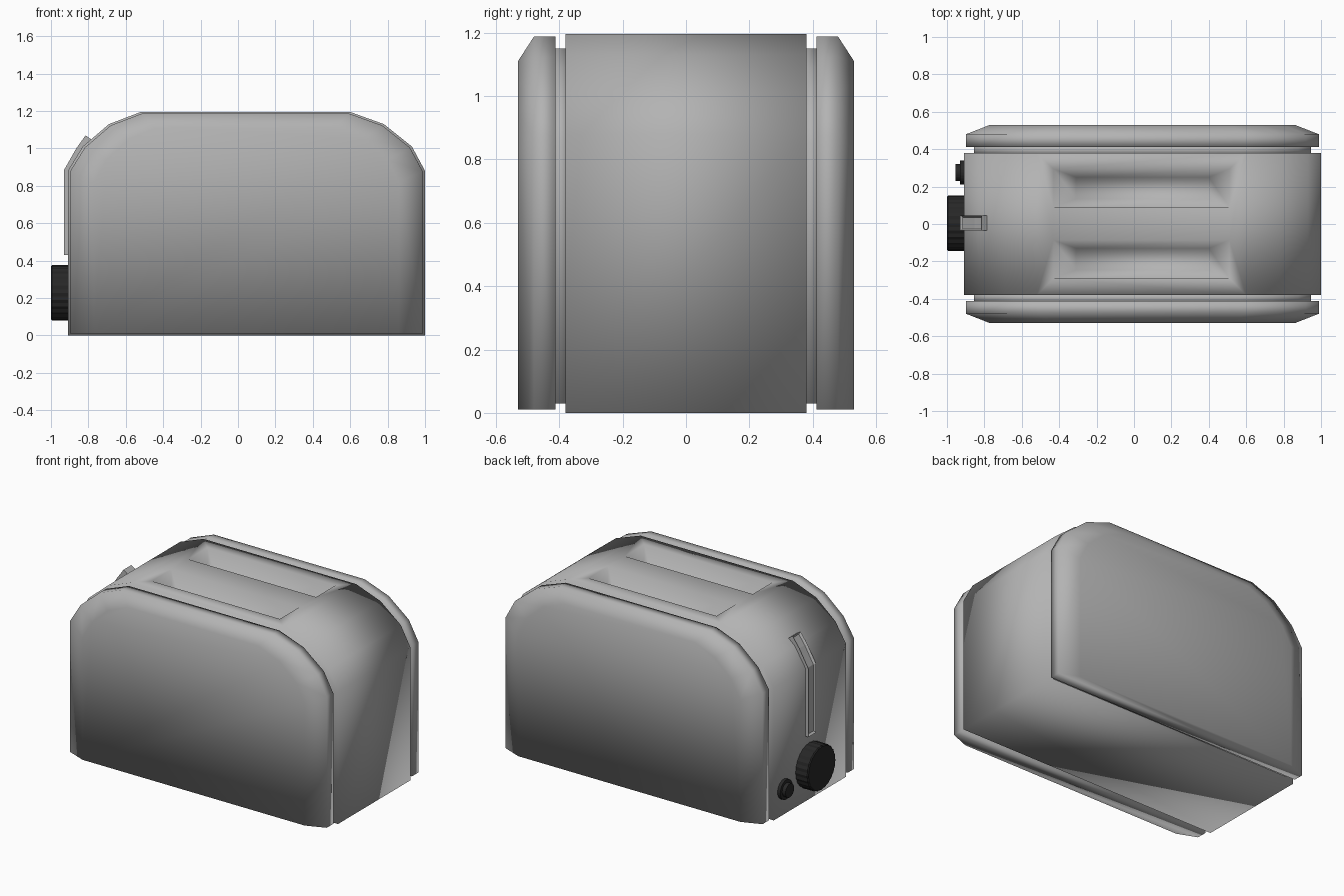
import bpy, bmesh, math

old = bpy.data.objects.get("Cube")
if old:
    bpy.data.objects.remove(old, do_unlink=True)


def material(name, value):
    m = bpy.data.materials.new(name)
    m.use_nodes = True
    color = (value, value, value, 1)
    m.diffuse_color = color
    m.node_tree.nodes["Principled BSDF"].inputs["Base Color"].default_value = color
    return m


GREY = material("casing grey", 0.45)
DARK = material("knob black", 0.02)


def finish(bm, name, mat, smooth=True):
    bmesh.ops.recalc_face_normals(bm, faces=bm.faces)
    for f in bm.faces:
        f.smooth = smooth
    mesh = bpy.data.meshes.new(name)
    bm.to_mesh(mesh)
    bm.free()
    mesh.materials.append(mat)
    obj = bpy.data.objects.new(name, mesh)
    bpy.context.collection.objects.link(obj)
    return obj


def loft(rings):
    """Join closed rings of points, capping both ends."""
    bm = bmesh.new()
    loops = [[bm.verts.new(p) for p in ring] for ring in rings]
    n = len(rings[0])
    sides = []
    for a, b in zip(loops, loops[1:]):
        for i in range(n):
            j = (i + 1) % n
            sides.append(bm.faces.new((a[i], a[j], b[j], b[i])))
    bm.faces.new(loops[0])
    bm.faces.new(loops[-1])
    return bm, sides


# Rounded-top outline shared by the casing parts
PROFILE = [(1, 0), (1, 0.88), (0.93, 1.01), (0.78, 1.13), (0.6, 1.195),
           (-0.52, 1.195), (-0.69, 1.13), (-0.83, 1.01), (-0.91, 0.88), (-0.91, 0)]
MID_X = 0.045


def outline(y, half_width, bottom, top):
    s, t = half_width / 0.955, (top - bottom) / 1.195
    return [(MID_X + (x - MID_X) * s, y, bottom + z * t) for x, z in PROFILE]


# Main casing with two tapered bread slots
bm, sides = loft([outline(y, 0.955, 0, 1.195) for y in (-0.38, 0.38)])
top = sides[4]
fill_edges = list(top.edges)
bmesh.ops.delete(bm, geom=[top], context='FACES_ONLY')


def rectangle(cx, cy, hx, hy, z):
    return [bm.verts.new((cx + sx * hx, cy + sy * hy, z))
            for sx, sy in ((-1, -1), (1, -1), (1, 1), (-1, 1))]


for cy in (-0.188, 0.192):
    rim = rectangle(0.04, cy, 0.47, 0.102, 1.195)
    floor = rectangle(0.045, cy, 0.355, 0.058, 0.95)
    for i in range(4):
        j = (i + 1) % 4
        bm.faces.new((rim[i], rim[j], floor[j], floor[i]))
        fill_edges.append(bm.edges.get((rim[i], rim[j])))
    bm.faces.new(floor)
bmesh.ops.triangle_fill(bm, edges=fill_edges, use_beauty=True)
finish(bm, "casing", GREY)

# Side panels with bevelled outer rims, and recessed spacers behind them
for side, label in ((-1, "front"), (1, "back")):
    bm, _ = loft([outline(side * 0.412, 0.943, 0.01, 1.187),
                  outline(side * 0.48, 0.943, 0.01, 1.187),
                  outline(side * 0.53, 0.815, 0.01, 1.11)])
    finish(bm, label + "_panel", GREY)
    bm, _ = loft([outline(side * y, 0.9, 0.03, 1.15) for y in (0.37, 0.42)])
    finish(bm, label + "_spacer", GREY)

# Raised lever track following the end of the casing
TRACK = [(-0.93, 0.43), (-0.93, 0.885), (-0.865, 1.0), (-0.815, 1.07),
         (-0.78, 1.045), (-0.82, 0.99), (-0.89, 0.87), (-0.89, 0.43)]
bm, sides = loft([[(x, y, z) for x, z in TRACK] for y in (-0.036, 0.046)])
bmesh.ops.recalc_face_normals(bm, faces=bm.faces)
bmesh.ops.inset_region(bm, faces=sides[:3], thickness=0.01, depth=-0.014,
                       use_even_offset=True)
finish(bm, "lever_track", GREY, smooth=False)


def knob(name, y, z, steps, count, ridge):
    """Ridged disc stack; steps are (x, radius) pairs."""
    rings = []
    for x, r in steps:
        ring = []
        for i in range(count):
            a = math.tau * i / count
            rr = r - ridge * (i % 2)
            ring.append((x, y + rr * math.cos(a), z + rr * math.sin(a)))
        rings.append(ring)
    bm, _ = loft(rings)
    return finish(bm, name, DARK, smooth=False)


# Browning dial and cancel button
knob("browning_dial", 0.004, 0.228,
     [(-0.9, 0.148), (-0.994, 0.148), (-1, 0.142)], 48, 0.004)
knob("cancel_button", 0.275, 0.17,
     [(-0.9, 0.065), (-0.93, 0.065), (-0.93, 0.045), (-0.955, 0.045)], 24, 0)
